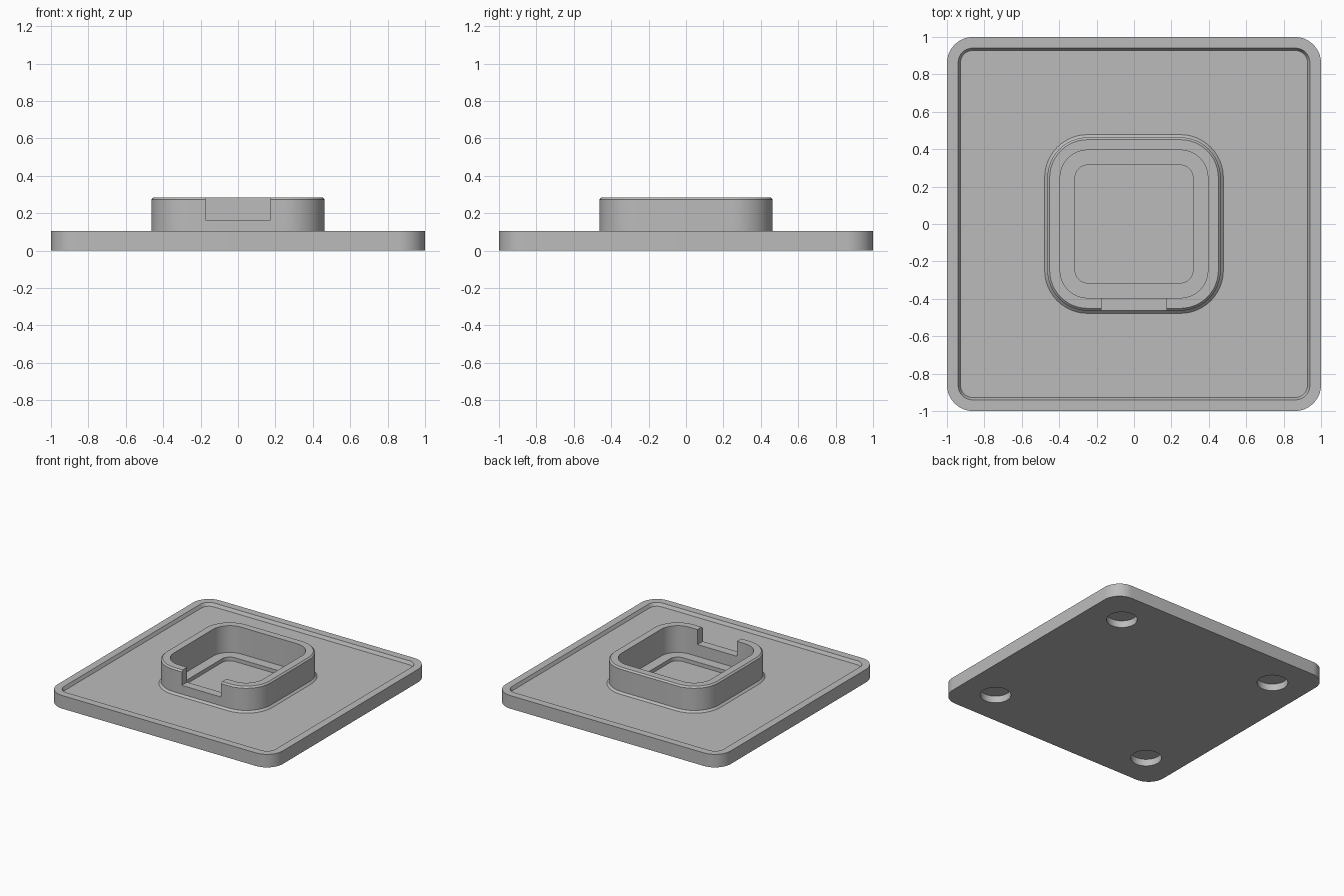
import bpy
import bmesh
from math import cos, sin, pi

cube = bpy.data.objects.get("Cube")
if cube:
    bpy.data.objects.remove(cube, do_unlink=True)

CORNER_STEPS = 12

grey = bpy.data.materials.new("plain grey")
grey.use_nodes = True
colour = (0.5, 0.5, 0.5, 1)
grey.diffuse_color = colour
grey.node_tree.nodes["Principled BSDF"].inputs["Base Color"].default_value = colour


def rounded_square(bm, half, radius, z):
    """Ring of vertices around a square with rounded corners."""
    ring = []
    for corner in range(4):
        start = corner * pi / 2
        sx = 1 if corner in (0, 3) else -1
        sy = 1 if corner in (0, 1) else -1
        for i in range(CORNER_STEPS + 1):
            a = start + i / CORNER_STEPS * pi / 2
            ring.append(bm.verts.new((sx * (half - radius) + radius * cos(a),
                                      sy * (half - radius) + radius * sin(a), z)))
    return ring


def loft(name, sections):
    """Closed solid through a series of rounded squares."""
    bm = bmesh.new()
    rings = [rounded_square(bm, *s) for s in sections]
    for low, high in zip(rings, rings[1:]):
        for i in range(len(low)):
            j = (i + 1) % len(low)
            bm.faces.new((low[i], low[j], high[j], high[i]))
    bm.faces.new(rings[0][::-1])
    bm.faces.new(rings[-1])
    bmesh.ops.recalc_face_normals(bm, faces=bm.faces)
    mesh = bpy.data.meshes.new(name)
    bm.to_mesh(mesh)
    bm.free()
    mesh.materials.append(grey)
    obj = bpy.data.objects.new(name, mesh)
    bpy.context.collection.objects.link(obj)
    return obj


def cut(target, cutter):
    """Subtract the cutter from the target, then remove the cutter."""
    cutter.hide_render = True
    cutter.data.materials.append(grey)
    mod = target.modifiers.new("cut", 'BOOLEAN')
    mod.operation = 'DIFFERENCE'
    mod.solver = 'EXACT'
    mod.object = cutter
    bpy.ops.object.select_all(action='DESELECT')
    target.select_set(True)
    bpy.context.view_layer.objects.active = target
    bpy.ops.object.modifier_apply(modifier=mod.name)
    bpy.data.objects.remove(cutter, do_unlink=True)


# Tray with raised rim, square collar and stepped pocket: half width, radius, z
stand = loft("stand_tray_and_collar", [
    (1.0, 0.14, 0),
    (1.0, 0.14, 0.105),
    (0.94, 0.075, 0.105),     # rim
    (0.927, 0.062, 0.08),     # tray floor
    (0.478, 0.23, 0.08),
    (0.463, 0.215, 0.095),    # collar foot
    (0.463, 0.215, 0.273),
    (0.451, 0.203, 0.285),    # collar top
    (0.395, 0.147, 0.285),
    (0.395, 0.147, 0.07),     # pocket ledge
    (0.315, 0.067, 0.07),
    (0.315, 0.067, 0.04),     # pocket floor
])

# Notch in the front of the collar
bpy.ops.mesh.primitive_cube_add(size=1, location=(0, -0.45, 0.265))
notch = bpy.context.object
notch.name = "notch_cutter"
notch.scale = (0.35, 0.3, 0.2)
bpy.context.view_layer.update()
cut(stand, notch)

# Four round foot recesses underneath
for x in (-0.715, 0.715):
    for y in (-0.715, 0.715):
        bpy.ops.mesh.primitive_cylinder_add(vertices=48, radius=0.112, depth=0.11,
                                            location=(x, y, 0))
        recess = bpy.context.object
        recess.name = "foot_recess_cutter"
        cut(stand, recess)

bpy.ops.object.select_all(action='DESELECT')
stand.select_set(True)
bpy.context.view_layer.objects.active = stand
bpy.ops.object.shade_smooth_by_angle(angle=pi / 7)
